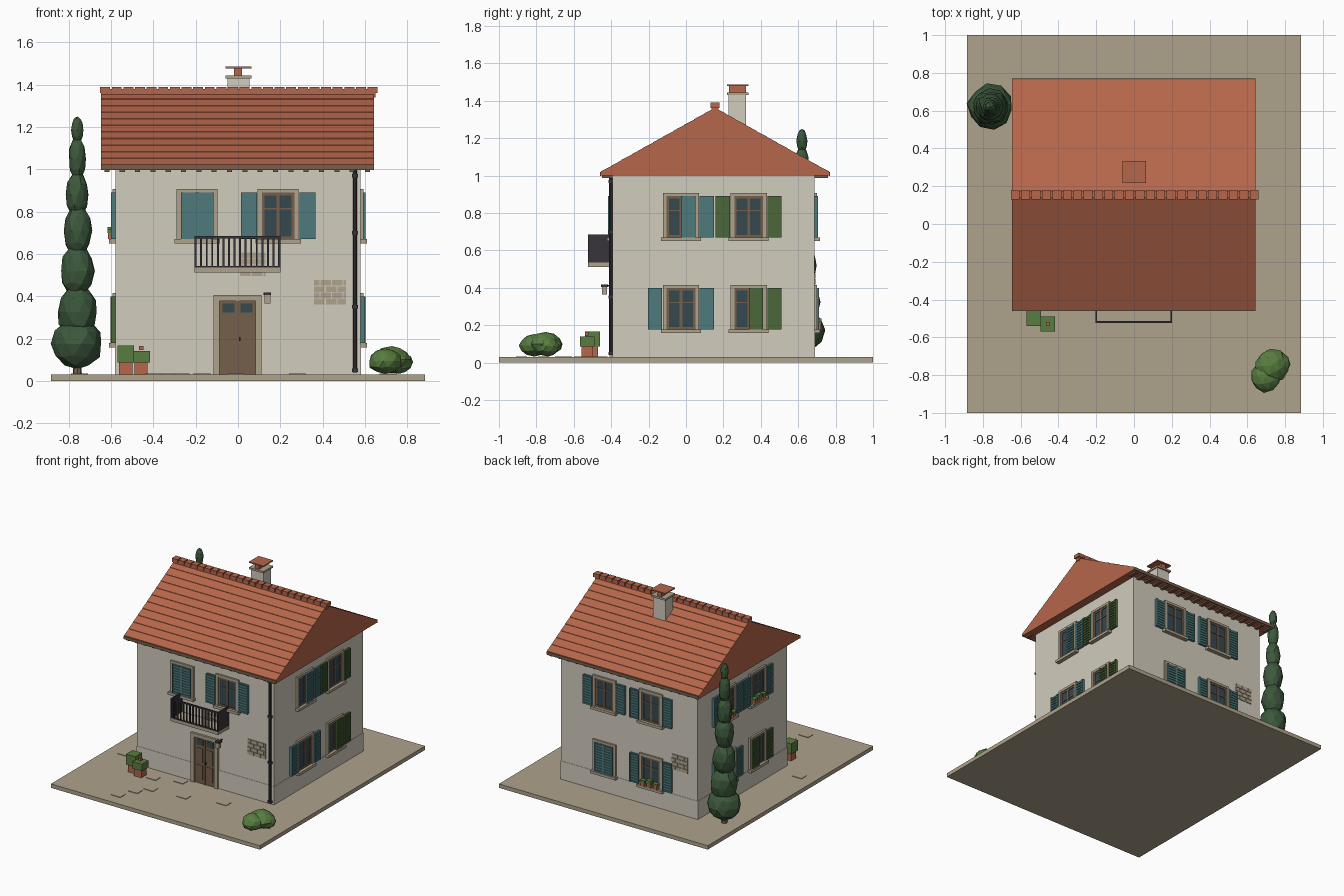
import bpy, bmesh, math, random
from mathutils import Vector

if "Cube" in bpy.data.objects:
    bpy.data.objects.remove(bpy.data.objects["Cube"])

random.seed(4)

def material(name, hexcol):
    lin = [((int(hexcol[i:i + 2], 16) / 255 + 0.055) / 1.055) ** 2.4 for i in (0, 2, 4)]
    m = bpy.data.materials.new(name)
    m.diffuse_color = (*lin, 1)
    m.use_nodes = True
    m.node_tree.nodes["Principled BSDF"].inputs["Base Color"].default_value = m.diffuse_color
    return m

WALL = material("plaster", "D2CCBD")
STONE = material("stone", "AEA28C")
TILE = material("terracotta", "B5664A")
WOOD = material("brown_wood", "75604C")
TEAL = material("teal_paint", "4F7A7C")
GREEN = material("green_paint", "4C663A")
IRON = material("dark_iron", "38343A")
GLASS = material("glass", "35484F")
BUSH = material("bush_green", "587D41")
CYPRESS = material("cypress_green", "3C583C")

def finish(name, bm, mat):
    bmesh.ops.recalc_face_normals(bm, faces=bm.faces[:])
    me = bpy.data.meshes.new(name)
    bm.to_mesh(me)
    bm.free()
    me.materials.append(mat)
    ob = bpy.data.objects.new(name, me)
    bpy.context.collection.objects.link(ob)
    return ob

def add_box(bm, x0, x1, y0, y1, z0, z1):
    vs = bmesh.ops.create_cube(bm, size=1)["verts"]
    for v in vs:
        v.co = Vector((x1 if v.co.x > 0 else x0, y1 if v.co.y > 0 else y0, z1 if v.co.z > 0 else z0))

def boxes(name, mat, items):
    bm = bmesh.new()
    for b in items:
        add_box(bm, *b)
    return finish(name, bm, mat)

X, YF, YB = 0.58, -0.392, 0.687          # wall planes
G = 0.03                                 # ground level

def on_wall(side, u0, u1, d0, d1, z0, z1):
    """Box on a wall: u runs along the wall, d points outward."""
    if side in ("front", "back"):
        y, s = (YF, -1) if side == "front" else (YB, 1)
        a, b = sorted((y + s * d0, y + s * d1))
        return (u0, u1, a, b, z0, z1)
    s = 1 if side == "right" else -1
    a, b = sorted((s * (X + d0), s * (X + d1)))
    return (a, b, u0, u1, z0, z1)

def prism(name, mat, profile, x0, x1):
    bm = bmesh.new()
    f = bm.faces.new([bm.verts.new((x0, y, z)) for y, z in profile])
    new = bmesh.ops.extrude_face_region(bm, geom=[f])["geom"]
    for v in new:
        if isinstance(v, bmesh.types.BMVert):
            v.co.x = x1
    return finish(name, bm, mat)

# Ground slab, loose pavers, walls and plinth
boxes("ground_slab", STONE, [(-0.885, 0.885, -1, 1, 0, G)])
spots = [(-.40, -.88), (-.34, -.76), (-.36, -.51), (-.27, -.67), (-.17, -.45),
         (-.01, -.64), (.28, -.57), (.71, -.65), (-.75, -.3)]
boxes("pavers", STONE, [(x - .04, x + .04, y - .03, y + .03, G, G + .004) for x, y in spots])
boxes("walls", WALL, [(-X, X, YF, YB, G, 1.005)])
boxes("plinth", WALL, [(-X - .002, X + .002, YF - .002, YB + .002, G, 0.17)])

# Roof with stepped tile courses
EF, EB, YR, ZE, ZR = -0.455, 0.765, 0.155, 1.02, 1.362
def slope(ye, n=11):
    pts = []
    for i in range(n):
        t0, t1 = i / n, (i + 1) / n
        pts.append((ye + (YR - ye) * t0, ZE + (ZR - ZE) * t0 + 0.003))
        pts.append((ye + (YR - ye) * t1, ZE + (ZR - ZE) * t1))
    return pts
prism("roof", TILE, [(EF, 1.0)] + slope(EF) + slope(EB)[::-1][1:] + [(EB, 1.0)], -0.647, 0.643)
boxes("fascia_boards", WOOD, [(-.647, .643, EF - .006, EF, .997, 1.02), (-.647, .643, EB, EB + .006, .997, 1.02)])
tails = []
for i in range(18):
    x = -0.62 + i * 0.0725
    tails += [(x - .012, x + .012, EF + .005, YF, .988, 1.001), (x - .012, x + .012, YB, EB - .005, .988, 1.001)]
boxes("rafter_tails", WOOD, tails)
ridge = [(-.647, .65, YR - .018, YR + .018, 1.34, 1.38)]
ridge += [(-.652 + i * .055, -.605 + i * .055, YR - .025, YR + .025, 1.362, 1.39) for i in range(24)]
boxes("ridge_tiles", TILE, ridge)

# Chimney
boxes("chimney_stack", WALL, [(-.05, .055, .228, .322, 1.2, 1.43)])
boxes("chimney_collar", STONE, [(-.06, .063, .218, .334, 1.43, 1.444)])
boxes("chimney_pot", TILE, [(-.018, .018, .23, .322, 1.444, 1.478), (-.06, .063, .218, .334, 1.478, 1.487)])

# Windows with surrounds, sills, shutters
def shutter(name, mat, side, u0, u1, z0, z1, d=0.0):
    parts = [on_wall(side, u0, u1, d, d + .013, z0, z1)]
    for a, b in ((u0, u0 + .008), (u1 - .008, u1)):
        parts.append(on_wall(side, a, b, d, d + .02, z0, z1))
    n = 11
    h = (z1 - z0) / n
    parts += [on_wall(side, u0 + .008, u1 - .008, d, d + .019, z0 + i * h, z0 + (i + .6) * h) for i in range(n)]
    boxes(name, mat, parts)

def flower_pots(name, side, c, z):
    us = [c - .05, c + .005, c + .055]
    boxes(name + "_pots", TILE, [on_wall(side, u - .016, u + .016, .006, .034, z, z + .03) for u in us])
    boxes(name + "_plants", BUSH, [on_wall(side, u - .02, u + .02, .004, .037, z + .03, z + .045 + .012 * (i % 2))
                                   for i, u in enumerate(us)])

def window(side, c, z, mat, leaves, pots=False):
    """leaves: L/R open shutters, H right half shut, C fully shut."""
    name = f"{side}_window_{'upper' if z > .5 else 'lower'}_{'a' if c < .1 else 'b'}"
    w, top = 0.077, z + 0.22
    boxes(name + "_surround", STONE, [
        on_wall(side, c - w - .02, c - w, 0, .014, z, top + .018),
        on_wall(side, c + w, c + w + .02, 0, .014, z, top + .018),
        on_wall(side, c - w - .02, c + w + .02, 0, .014, top, top + .018),
        on_wall(side, c - w - .03, c + w + .03, 0, .03, z - .02, z)])
    boxes(name + "_glass", GLASS, [on_wall(side, c - w, c + w, 0, .003, z, top)])
    bars = [(c - w, c - w + .013, z, top), (c + w - .013, c + w, z, top), (c - .007, c + .007, z, top),
            (c - w, c + w, z, z + .013), (c - w, c + w, top - .013, top),
            (c - w, c + w, z + .14, z + .147)]
    boxes(name + "_frame", WOOD, [on_wall(side, a, b, 0, .008, e, f) for a, b, e, f in bars])
    spans = {"L": (c - .176, c - .1, 0), "R": (c + .1, c + .176, 0), "H": (c + .002, c + w, .004)}
    for k in leaves:
        if k == "C":
            shutter(name + "_shutter_left", mat, side, c - w, c, z, top, .004)
            shutter(name + "_shutter_right", mat, side, c, c + w, z, top, .004)
        else:
            a, b, d = spans[k]
            shutter(f"{name}_shutter_{k.lower()}", mat, side, a, b, z, top, d)
    if pots:
        flower_pots(name, side, c, z)

UP, LO = 0.67, 0.178
window("front", -.193, UP, TEAL, "C")
window("front", .19, UP, TEAL, "LR")
window("right", -.027, UP, TEAL, "HR")
window("right", .335, UP, GREEN, "LR")
window("right", -.027, LO, TEAL, "LR")
window("right", .335, LO, GREEN, "HR")
window("back", -.19, UP, TEAL, "LR")
window("back", .205, UP, TEAL, "LR")
window("back", -.19, LO, TEAL, "LR", True)
window("back", .205, LO, TEAL, "C")
window("left", -.027, UP, TEAL, "LR", True)
window("left", .335, UP, TEAL, "LR", True)
window("left", -.027, LO, GREEN, "LH")
window("left", .335, LO, TEAL, "LR")

# Front door
F = lambda *b: on_wall("front", *b)
boxes("door_surround", STONE, [F(-.116, -.087, 0, .016, G, .405), F(.083, .112, 0, .016, G, .405),
                               F(-.116, .112, 0, .016, .378, .405)])
boxes("door", WOOD, [F(-.087, .083, 0, .005, G, .378), F(-.008, .004, 0, .011, G, .378),
                     F(-.07, -.02, 0, .008, .06, .17), F(-.07, -.02, 0, .008, .19, .3),
                     F(.016, .066, 0, .008, .06, .17), F(.016, .066, 0, .008, .19, .3)])
boxes("door_panes", GLASS, [F(-.073, -.016, 0, .008, .322, .366), F(.012, .069, 0, .008, .322, .366)])
boxes("door_handle", IRON, [F(.004, .012, 0, .02, .188, .206)])

# Balcony
boxes("balcony_slab", STONE, [F(-.205, .2, 0, .133, .512, .535)])
rail = [F(-.205, .2, .122, .133, .674, .685), F(-.205, .2, .122, .133, .535, .542)]
rail += [F(-.205 + i * .0263, -.196 + i * .0263, .124, .132, .535, .68) for i in range(16)]
rail += [F(-.205, -.197, 0, .133, .535, .685), F(.192, .2, 0, .133, .535, .685)]
boxes("balcony_railing", IRON, rail)

# Wall lamp
boxes("lamp_body", STONE, [F(.125, .153, .03, .058, .365, .405)])
boxes("lamp_bracket", IRON, [F(.121, .157, .026, .062, .405, .418), F(.135, .143, 0, .03, .408, .416)])

# Downpipe
bm = bmesh.new()
bmesh.ops.create_cone(bm, cap_ends=True, segments=8, radius1=.01, radius2=.01, depth=.96)
bmesh.ops.translate(bm, verts=bm.verts[:], vec=(.553, YF - .011, .52))
for z in (.05, .35, .7, .97):
    add_box(bm, .538, .568, YF - .022, YF, z - .008, z + .008)
finish("downpipe", bm, IRON)

# Patches of exposed masonry
def masonry(name, side, u0, u1, z0, z1):
    parts, rows = [], 4
    h = (z1 - z0) / rows
    for r in range(rows):
        u = u0 - (.025 if r % 2 else 0)
        while u < u1 - .01:
            a, b = max(u, u0), min(u + .05, u1)
            parts.append(on_wall(side, a, b, 0, .006, z0 + r * h, z0 + (r + .9) * h))
            u += .055
    boxes(name, STONE, parts)
masonry("front_masonry", "front", .36, .51, .36, .48)
masonry("balcony_masonry", "front", .01, .13, .495, .61)
masonry("back_masonry", "back", -.5, -.36, .36, .48)

# Planters by the door
boxes("planter_pots", TILE, [(-.562, -.5, -.53, -.47, G, .09), (-.49, -.427, -.56, -.497, G, .09),
                             (-.467, -.447, -.54, -.52, .145, .165)])
boxes("planter_shrubs", BUSH, [(-.57, -.492, -.54, -.46, .087, .167), (-.495, -.417, -.568, -.49, .087, .14)])

# Low-poly foliage
def blobs(name, mat, items, jitter):
    bm = bmesh.new()
    for x, y, z, r, rz in items:
        vs = bmesh.ops.create_icosphere(bm, subdivisions=2, radius=1)["verts"]
        spin = random.random() * 6
        for v in vs:
            k = 1 + random.uniform(-jitter, jitter)
            cx = v.co.x * math.cos(spin) - v.co.y * math.sin(spin)
            cy = v.co.x * math.sin(spin) + v.co.y * math.cos(spin)
            v.co = Vector((x + cx * r * k, y + cy * r * k, z + v.co.z * rz))
    return finish(name, bm, mat)

CX, CY = -.76, .62
layers = [(.175, .12, .12), (.325, .098, .125), (.52, .083, .125), (.71, .068, .125),
          (.88, .054, .11), (1.05, .041, .105), (1.185, .029, .065)]
blobs("cypress", CYPRESS, [(CX, CY, z, r, h) for z, r, h in layers], .07)
bm = bmesh.new()
bmesh.ops.create_cone(bm, cap_ends=True, segments=8, radius1=.022, radius2=.016, depth=.1)
bmesh.ops.translate(bm, verts=bm.verts[:], vec=(CX, CY, .075))
finish("cypress_trunk", bm, WOOD)
blobs("bush", BUSH, [(.728, -.75, .1, .088, .064), (.695, -.81, .093, .08, .06), (.76, -.74, .088, .065, .055)], .08)
